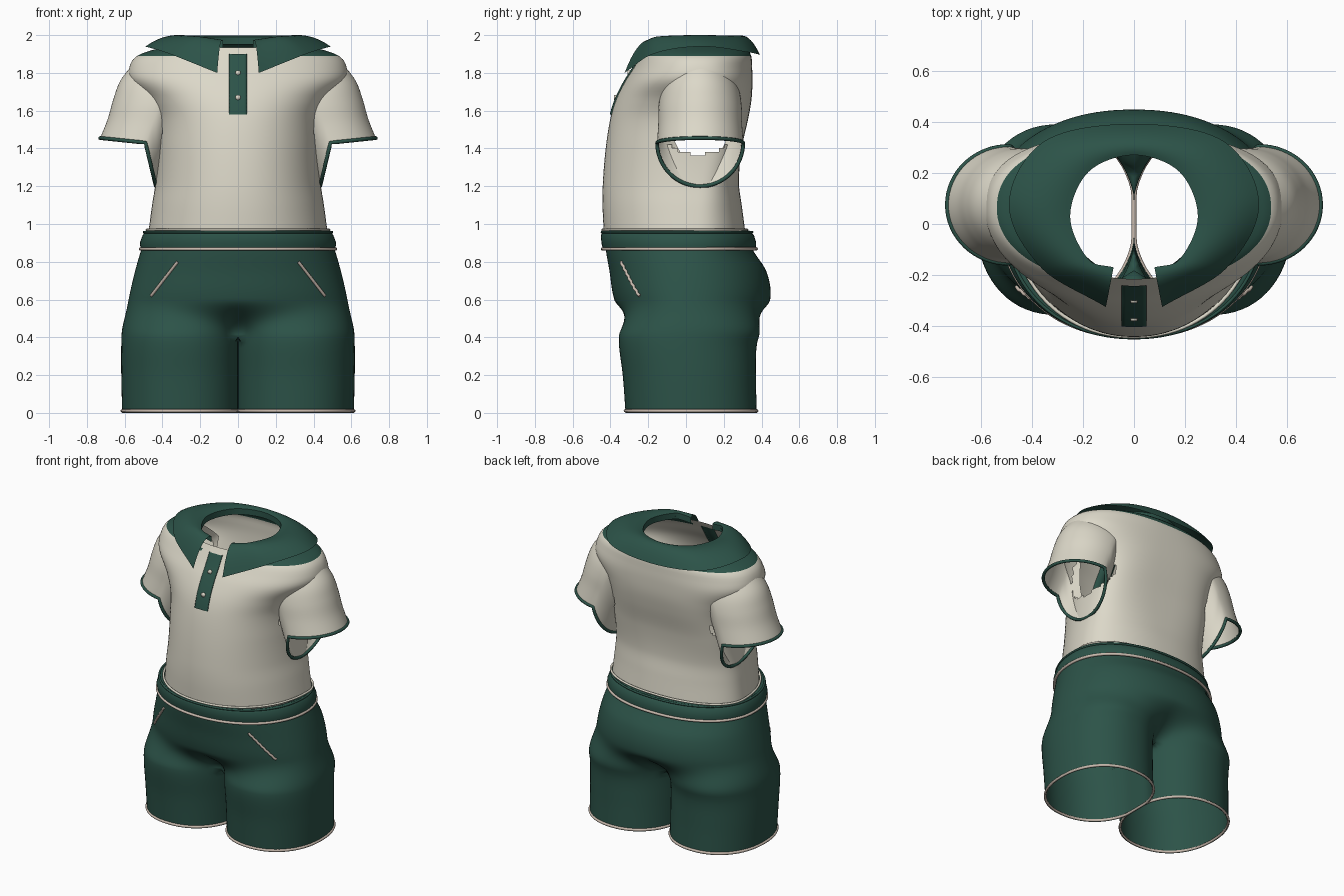
import bpy, bmesh
from math import sin, cos, pi, radians
from mathutils import Vector
from mathutils.bvhtree import BVHTree

cube = bpy.data.objects.get("Cube")
if cube:
    bpy.data.objects.remove(cube, do_unlink=True)


def material(name, rgb):
    m = bpy.data.materials.new(name)
    m.use_nodes = True
    m.diffuse_color = (*rgb, 1)
    bsdf = m.node_tree.nodes["Principled BSDF"]
    bsdf.inputs["Base Color"].default_value = (*rgb, 1)
    bsdf.inputs["Roughness"].default_value = 0.8
    return m


CREAM = material("cream cloth", (0.72, 0.69, 0.585))
GREEN = material("dark green cloth", (0.025, 0.086, 0.065))
PIPING = material("pale pink piping", (0.58, 0.49, 0.42))


def spline(table, z):
    """Smooth interpolation of rows (key, a, b, ...) sorted by key."""
    n = len(table)
    z = min(max(z, table[0][0]), table[-1][0])
    i = max(k for k in range(n - 1) if table[k][0] <= z)
    p, q = table[i], table[i + 1]
    o, r = table[max(i - 1, 0)], table[min(i + 2, n - 1)]
    h = q[0] - p[0]
    t = (z - p[0]) / h
    out = []
    for c in range(1, len(p)):
        m0 = (q[c] - o[c]) / (q[0] - o[0]) * h
        m1 = (r[c] - p[c]) / (r[0] - p[0]) * h
        out.append((2*t**3 - 3*t*t + 1) * p[c] + (t**3 - 2*t*t + t) * m0
                   + (3*t*t - 2*t**3) * q[c] + (t**3 - t*t) * m1)
    return out


def loft(name, rings, mats, closed=True, keep=None, paint=None, mirror=False):
    """Skin a list of rings; keep and paint are rules on each face centre."""
    bm = bmesh.new()
    rows = [[bm.verts.new(p) for p in ring] for ring in rings]
    n = len(rows[0])
    for a, b in zip(rows, rows[1:]):
        for j in range(n if closed else n - 1):
            k = (j + 1) % n
            centre = (a[j].co + a[k].co + b[j].co + b[k].co) / 4
            if keep and not keep(centre, j):
                continue
            f = bm.faces.new((a[j], a[k], b[k], b[j]))
            f.smooth = True
            if paint:
                f.material_index = paint(centre)
    bmesh.ops.remove_doubles(bm, verts=bm.verts, dist=0.0003)
    bmesh.ops.recalc_face_normals(bm, faces=bm.faces)
    tree = BVHTree.FromBMesh(bm)
    mesh = bpy.data.meshes.new(name)
    bm.to_mesh(mesh)
    bm.free()
    for m in mats:
        mesh.materials.append(m)
    ob = bpy.data.objects.new(name, mesh)
    bpy.context.collection.objects.link(ob)
    if mirror:
        mod = ob.modifiers.new("mirror", 'MIRROR')
        mod.merge_threshold = 0.0003
    return tree


def tube(name, points, radius, mat, closed=True):
    cu = bpy.data.curves.new(name, 'CURVE')
    cu.dimensions = '3D'
    cu.bevel_depth = radius
    cu.bevel_resolution = 2
    cu.use_fill_caps = True
    sp = cu.splines.new('POLY')
    sp.points.add(len(points) - 1)
    for s, p in zip(sp.points, points):
        s.co = (*p, 1)
    sp.use_cyclic_u = closed
    cu.materials.append(mat)
    bpy.context.collection.objects.link(bpy.data.objects.new(name, cu))


def flip(points):
    return [(-p[0], p[1], p[2]) for p in points]


def power(v, e):
    return (1 if v > 0 else -1) * abs(v) ** e


def oval(a, rx, front, back, z, mid=0.0, n_back=2.2, n_front=2.1):
    """Point on a body section; a = 0 is the side, negative a is the front."""
    n = n_back if sin(a) > 0 else n_front
    s = power(sin(a), 2 / n)
    return Vector((rx * power(cos(a), 2 / n),
                   mid + s * ((back - mid) if s > 0 else (mid - front)), z))


def oval_ring(rx, front, back, z, mid=0.0, n_back=2.2, count=96):
    return [oval(2 * pi * j / count, rx, front, back, z, mid, n_back) for j in range(count)]


# Shorts: one half, blending a body section into a leg section
BODY = [(0.38, 0.608, -0.28, 0.35), (0.5, 0.595, -0.345, 0.415), (0.62, 0.575, -0.385, 0.448),
        (0.75, 0.545, -0.405, 0.425), (0.87, 0.51, -0.425, 0.35), (0.94, 0.485, -0.425, 0.335)]
LEG = [(0.0, 0.605, -0.32, 0.375), (0.2, 0.61, -0.335, 0.37),
       (0.36, 0.61, -0.355, 0.375), (0.46, 0.605, -0.355, 0.405), (0.6, 0.58, -0.36, 0.445)]
CROTCH = 0.40
OUTER, INNER = 56, 12


def leg_point(a, z):
    x, front, back = spline(LEG, z)
    return Vector((max(0.0005, x / 2 + (x / 2 + 0.008) * power(cos(a), 0.92)),
                   (front + back) / 2 + (back - front) / 2 * power(sin(a), 0.92), z))


def shorts_ring(z):
    t = min(max((0.60 - z) / (0.60 - CROTCH), 0), 1)
    w = t * t * (3 - 2 * t)
    rx, front, back = spline(BODY, z)
    ring = []
    for j in range(OUTER + 1):
        u = j / OUTER * 2 - 1
        ring.append(oval(u * pi / 2, rx, front, back, z).lerp(leg_point(u * radians(150), z), w))
    for j in range(1, INNER):
        u = j / INNER
        flat = Vector((0, back + (front - back) * u, z))
        ring.append(flat.lerp(leg_point(radians(150 + 60 * u), z), w))
    if z >= CROTCH - 0.001:
        for j in [0] + list(range(OUTER, OUTER + INNER)):
            ring[j].x = 0
    return ring


levels = [CROTCH * i / 14 for i in range(15)] + [CROTCH + 0.015 * i for i in range(1, 37)]
shorts_tree = loft("shorts", [shorts_ring(z) for z in levels], [GREEN], mirror=True,
                   keep=lambda c, j: j < OUTER or c.z < CROTCH)
hem = [leg_point(2 * pi * j / 64, 0.011) for j in range(64)]
tube("left_leg_hem", hem, 0.009, PIPING)
tube("right_leg_hem", flip(hem), 0.009, PIPING)

# Waistband with piping along its lower edge
BAND = [(0.868, 0.515, -0.44, 0.37), (0.9, 0.52, -0.448, 0.372),
        (0.94, 0.505, -0.45, 0.36), (0.966, 0.488, -0.44, 0.335), (0.955, 0.465, -0.42, 0.31)]
loft("waistband", [oval_ring(r, f, b, z) for z, r, f, b in BAND], [GREEN])
tube("waistband_piping", oval_ring(0.516, -0.442, 0.372, 0.868), 0.009, PIPING)
tube("waistband_seam", oval_ring(0.497, -0.445, 0.35, 0.957), 0.007, GREEN)

# Shirt body: half width, front, back, squareness of the back
SHIRT = [(0.95, 0.475, -0.435, 0.315, 2.2), (1.1, 0.455, -0.442, 0.295, 2.3),
         (1.22, 0.437, -0.44, 0.28, 2.6), (1.4, 0.43, -0.425, 0.295, 3.2),
         (1.56, 0.44, -0.40, 0.33, 3.2), (1.66, 0.49, -0.37, 0.347, 2.9),
         (1.76, 0.575, -0.32, 0.352, 2.6), (1.83, 0.575, -0.275, 0.35, 2.4),
         (1.89, 0.535, -0.24, 0.345, 2.3), (1.925, 0.44, -0.22, 0.325, 2.2),
         (1.965, 0.26, -0.2, 0.27, 2.0)]


def shirt_ring(z):
    rx, front, back, n_back = spline(SHIRT, z)
    return oval_ring(rx, front, back, z, 0.06, n_back)


def shirt_cloth(c, j):
    armhole = abs(c.x) > 0.36 and ((c.y - 0.07) / 0.19) ** 2 + ((c.z - 1.50) / 0.13) ** 2 < 1
    neck_notch = abs(c.x) < 0.12 and c.y < 0 and c.z > 1.94
    return not armhole and not neck_notch


def yoke(c):
    return int(c.z > 1.888 and (abs(c.x) > 0.12 or c.y > 0))


shirt_levels = [0.95 + 0.0188 * i for i in range(50)] + [1.8885 + 0.0153 * i for i in range(6)]
shirt_tree = loft("shirt_body", [shirt_ring(z) for z in shirt_levels], [CREAM, GREEN],
                  keep=shirt_cloth, paint=yoke)
tube("shirt_hem", oval_ring(0.482, -0.441, 0.323, 0.969, 0.06), 0.007, CREAM)

# Sleeves: key, outer x z, middle x z, inner x z, half depth
SLEEVE = [(0.0, 0.73, 1.455, 0.49, 1.43, 0.435, 1.20, 0.228),
          (0.25, 0.69, 1.555, 0.455, 1.53, 0.425, 1.22, 0.222),
          (0.5, 0.66, 1.66, 0.42, 1.62, 0.415, 1.25, 0.22),
          (0.75, 0.622, 1.76, 0.38, 1.69, 0.405, 1.28, 0.21),
          (1.0, 0.545, 1.86, 0.33, 1.74, 0.39, 1.31, 0.19)]


def sleeve_ring(t):
    xo, zo, xm, zm, xi, zi, depth = spline(SLEEVE, t)
    ring = []
    for j in range(64):
        c, s = cos(2 * pi * j / 64), sin(2 * pi * j / 64)
        xe, ze = (xo, zo) if c > 0 else (xi, zi)
        ring.append((xm + (xe - xm) * abs(c), 0.075 - depth * s, zm + (ze - zm) * abs(c)))
    return ring


loft("sleeves", [sleeve_ring(i / 20) for i in range(21)], [CREAM], mirror=True)
tube("left_sleeve_trim", sleeve_ring(0), 0.01, GREEN)
tube("right_sleeve_trim", flip(sleeve_ring(0)), 0.01, GREEN)

# Collar: angle key, outer edge x y z, inner edge x y z
COLLAR = [(-45, -0.35, 0.325, 1.91, -0.177, 0.205, 1.99), (0, 0, 0.392, 1.895, 0, 0.27, 1.99),
          (45, 0.35, 0.325, 1.91, 0.177, 0.205, 1.99), (90, 0.49, 0.08, 1.94, 0.25, 0.03, 1.99),
          (135, 0.36, -0.175, 1.90, 0.177, -0.14, 1.985), (165, 0.11, -0.325, 1.80, 0.08, -0.17, 1.97)]


def collar_ring(f):
    ring = []
    for j in range(45):
        v = spline(COLLAR, 165 * j / 44)
        outer, inner = Vector(v[:3]), Vector(v[3:])
        p = inner.lerp(outer, f)
        p.z = inner.z + (outer.z - inner.z) * f * f + 0.07 * f * (1 - f)
        ring.append(p)
    return ring


loft("collar", [collar_ring(i / 10) for i in range(11)], [GREEN], closed=False, mirror=True)
stand = [[Vector((p.x, p.y, p.z - d)) for p in collar_ring(0)] for d in (0, 0.04)]
loft("collar_stand", stand, [GREEN], closed=False, mirror=True)


def on_front(tree, x, z, lift):
    hit = tree.ray_cast(Vector((x, -2, z)), Vector((0, 1, 0)))[0]
    return Vector((x, hit.y - lift, z))


# Button placket following the chest
strip = []
for i in range(17):
    z = 1.58 + 0.02 * i
    row = [on_front(shirt_tree, -0.048 + 0.016 * j, z, 0.008) for j in range(7)]
    back = [p + Vector((0, 0.012, 0)) for p in (row[-1], row[0])]
    strip.append(row + back)
loft("placket", strip, [GREEN])

# Buttons
for i, z in enumerate((1.67, 1.80)):
    rings = [[on_front(shirt_tree, 0, z, d) + Vector((r * cos(a * pi / 8), 0, r * sin(a * pi / 8)))
              for a in range(16)] for r, d in ((0.014, 0.004), (0.014, 0.014), (0.0001, 0.016))]
    loft(f"button_{i + 1}", rings, [CREAM])

# Slanted pocket stitching
pocket = [on_front(shorts_tree, 0.32 + 0.14 * i / 14, 0.80 - 0.18 * i / 14,
                   0.004 + 0.005 * (i % 2)) for i in range(15)]
tube("left_pocket_trim", pocket, 0.008, PIPING, closed=False)
tube("right_pocket_trim", flip(pocket), 0.008, PIPING, closed=False)
